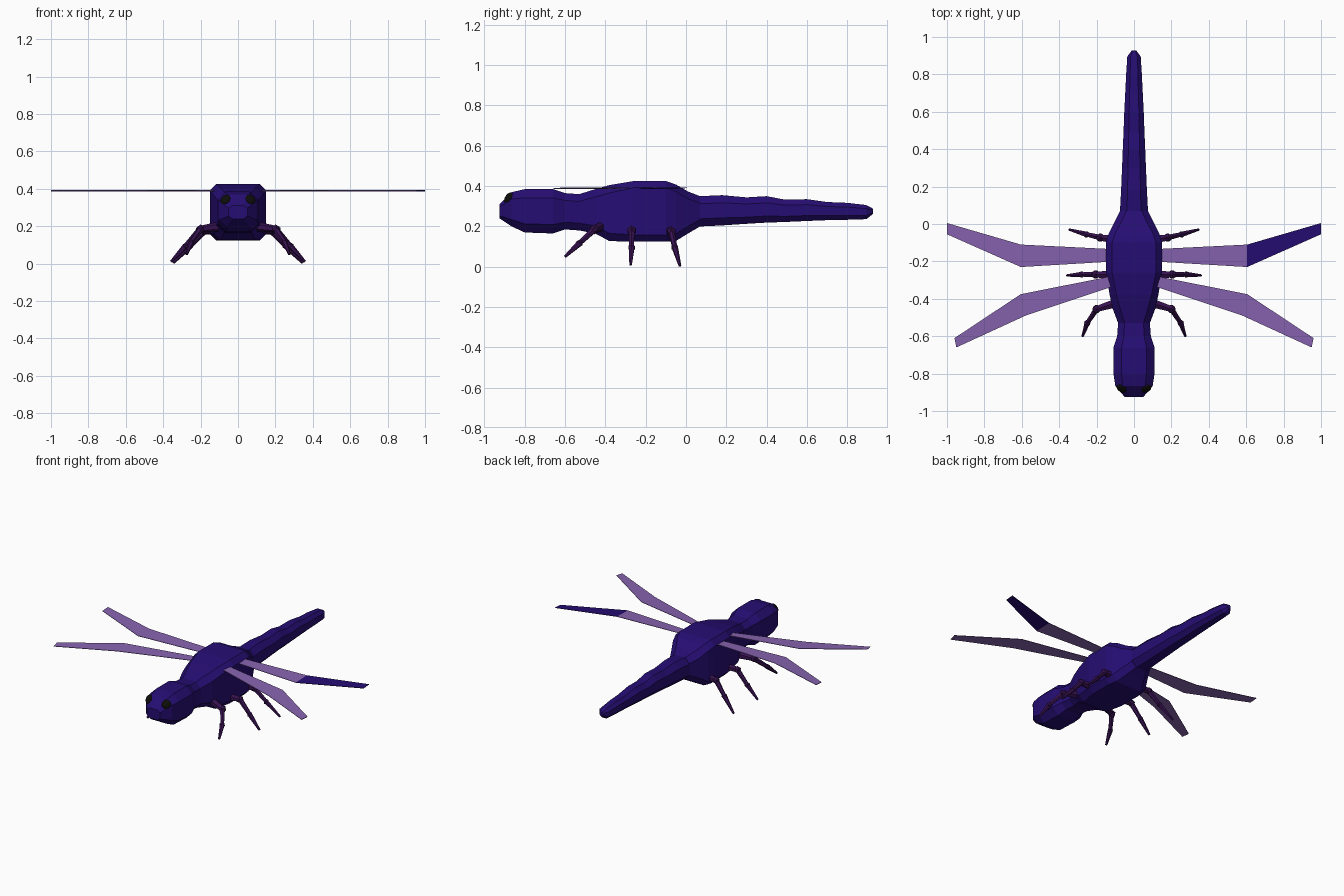
import bpy, bmesh
from mathutils import Vector
from mathutils.bvhtree import BVHTree

if "Cube" in bpy.data.objects:
    bpy.data.objects.remove(bpy.data.objects["Cube"])


def material(name, rgb):
    m = bpy.data.materials.new(name)
    m.diffuse_color = (*rgb, 1)
    m.use_nodes = True
    m.node_tree.nodes["Principled BSDF"].inputs["Base Color"].default_value = m.diffuse_color
    return m


INDIGO = material("deep indigo", (0.019, 0.004, 0.17))
LILAC = material("lilac", (0.24, 0.125, 0.43))
PLUM = material("dark plum", (0.04, 0.006, 0.085))
BLACK = material("eye black", (0.004, 0.004, 0.003))


def make(name, bm, mats):
    bmesh.ops.recalc_face_normals(bm, faces=bm.faces)
    me = bpy.data.meshes.new(name)
    bm.to_mesh(me)
    for m in mats:
        me.materials.append(m)
    ob = bpy.data.objects.new(name, me)
    bpy.context.collection.objects.link(ob)
    return ob


def loft(bm, rings):
    """Skin a list of point rings and cap both ends."""
    vs = [[bm.verts.new(p) for p in r] for r in rings]
    n = len(vs[0])
    for a, b in zip(vs, vs[1:]):
        for i in range(n):
            j = (i + 1) % n
            bm.faces.new((a[i], a[j], b[j], b[i]))
    bm.faces.new(vs[0])
    bm.faces.new(vs[-1])


def octagon(y, w, z0, z1, c):
    """Chamfered box section; c is the chamfer share of the half size."""
    m, h = (z0 + z1) / 2, (z1 - z0) / 2
    k = 1 - c
    pts = [(1, -k), (1, k), (k, 1), (-k, 1), (-1, k), (-1, -k), (-k, -1), (k, -1)]
    return [(x * w, y, m + z * h) for x, z in pts]


# Body sections: y, half width, bottom, top, chamfer
head = [(-.925, .05, .24, .31, .4), (-.865, .1, .2, .37, .4), (-.80, .11, .17, .385, .4),
        (-.66, .11, .165, .385, .4), (-.60, .09, .185, .365, .4), (-.53, .085, .18, .36, .4)]
thorax = [(-.53, .085, .18, .36, .4), (-.45, .115, .165, .385, .35), (-.38, .13, .127, .405, .28),
          (-.26, .15, .125, .425, .22), (-.10, .15, .125, .425, .22), (-.05, .135, .128, .408, .25),
          (.01, .105, .165, .373, .35), (.07, .075, .2, .35, .45)]
tail = [(.07, .075, .2, .35, .5), (.18, .069, .205, .355, .5), (.30, .064, .213, .344, .5),
        (.40, .06, .219, .35, .5), (.49, .056, .222, .333, .5), (.60, .052, .227, .335, .5),
        (.70, .047, .231, .321, .5), (.80, .042, .233, .317, .5), (.895, .036, .236, .306, .5),
        (.928, .012, .262, .288, .5)]
for name, secs in (("head", head), ("thorax", thorax), ("abdomen", tail)):
    bm = bmesh.new()
    loft(bm, [octagon(*s) for s in secs])
    make(name, bm, [INDIGO])
    if name == "head":
        head_tree = BVHTree.FromBMesh(bm)
    bm.free()

# Eyes: flattened balls seated on the slanted face planes
for s, side in ((1, "right"), (-1, "left")):
    loc, nrm, _, _ = head_tree.ray_cast(Vector((s * .067, -2, .343)), Vector((0, 1, 0)))
    if nrm.y > 0:
        nrm = -nrm
    bm = bmesh.new()
    bmesh.ops.create_uvsphere(bm, u_segments=10, v_segments=6, radius=1)
    bmesh.ops.scale(bm, vec=(.03, .03, .012), verts=bm.verts)
    rot = nrm.to_track_quat('Z', 'Y').to_matrix()
    bmesh.ops.rotate(bm, matrix=rot, verts=bm.verts)
    bmesh.ops.translate(bm, vec=loc, verts=bm.verts)
    make(side + "_eye", bm, [BLACK])
    bm.free()

# Wings: thin two-panel blades, (leading point, trailing point) per section
wings = {
    "front_wing": [((.10, -.275), (.10, -.33)), ((.605, -.375), (.58, -.49)), ((.96, -.61), (.95, -.66))],
    "rear_wing": [((.10, -.135), (.10, -.20)), ((.605, -.11), (.605, -.23)), ((1.0, .005), (1.0, -.055))],
}
for name, secs in wings.items():
    for s, side in ((1, "right"), (-1, "left")):
        bm = bmesh.new()
        loft(bm, [[(s * a[0], a[1], .393), (s * b[0], b[1], .389),
                   (s * b[0], b[1], .386), (s * a[0], a[1], .390)] for a, b in secs])
        # Outer panel of the right rear wing is body coloured
        if name == "rear_wing" and s > 0:
            for f in bm.faces:
                f.material_index = int(f.calc_center_median().x > .62)
        make(side + "_" + name, bm, [LILAC, INDIGO])
        bm.free()


def limb(bm, a, b, r1, r2):
    """Tapered six sided segment from a to b."""
    d = b - a
    mat = d.to_track_quat('Z', 'Y').to_matrix().to_4x4()
    mat.translation = (a + b) / 2
    bmesh.ops.create_cone(bm, cap_ends=True, segments=6, radius1=r1, radius2=r2,
                          depth=d.length, matrix=mat)


# Legs: hip, knee, ankle, foot with knobbly joints
legs = {
    "front_leg": [(.09, -.42, .20), (.20, -.455, .185), (.25, -.53, .115), (.275, -.60, .05)],
    "middle_leg": [(.10, -.272, .18), (.205, -.27, .18), (.28, -.27, .095), (.358, -.275, .01)],
    "rear_leg": [(.09, -.085, .18), (.18, -.073, .175), (.255, -.055, .095), (.345, -.03, .005)],
}
for name, path in legs.items():
    for s, side in ((1, "right"), (-1, "left")):
        p = [Vector((s * x, y, z)) for x, y, z in path]
        bm = bmesh.new()
        limb(bm, p[0], p[1], .027, .018)
        limb(bm, p[1], p[2], .017, .013)
        limb(bm, p[2], p[3], .016, .007)
        for q, r in ((p[1], .025), (p[2], .019)):
            ball = bmesh.ops.create_icosphere(bm, subdivisions=1, radius=r)
            bmesh.ops.translate(bm, vec=q, verts=ball["verts"])
        make(side + "_" + name, bm, [PLUM])
        bm.free()
